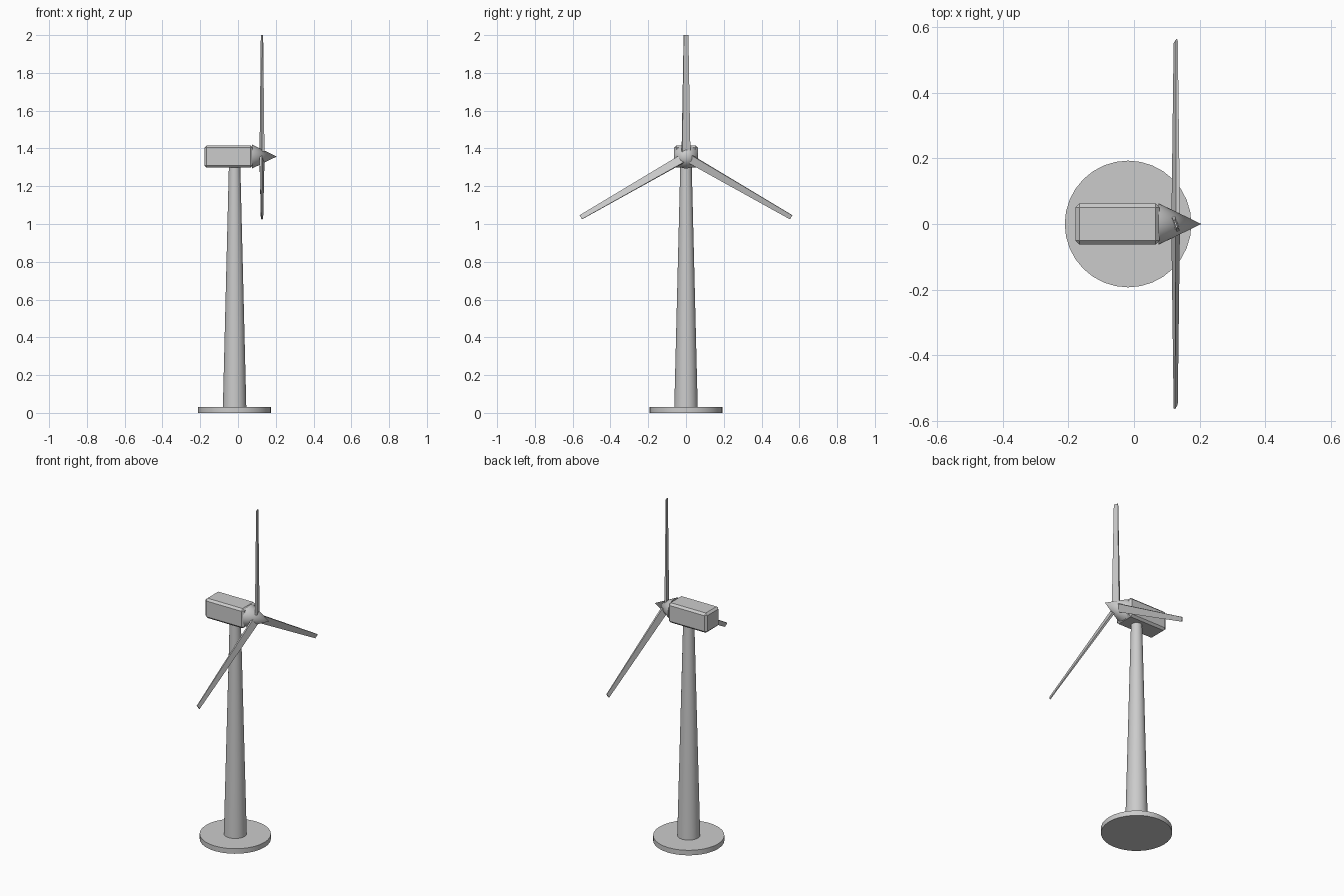
import bpy, math
from mathutils import Matrix, Vector

cube = bpy.data.objects.get("Cube")
if cube:
    bpy.data.objects.remove(cube, do_unlink=True)

grey = bpy.data.materials.new("light_grey")
grey.use_nodes = True
COLOR = (0.6, 0.6, 0.6, 1)
grey.diffuse_color = COLOR
grey.node_tree.nodes["Principled BSDF"].inputs["Base Color"].default_value = COLOR

TOWER_X, HUB_X, HUB_Z = -0.018, 0.127, 1.357


def finish(name):
    ob = bpy.context.object
    ob.name = name
    ob.data.materials.append(grey)
    return ob


def cone(name, r1, r2, depth, loc, rot=(0, 0, 0)):
    bpy.ops.mesh.primitive_cone_add(vertices=32, radius1=r1, radius2=r2, depth=depth,
                                    location=loc, rotation=rot)
    bpy.ops.object.shade_smooth_by_angle(angle=math.radians(30))
    return finish(name)


def box(name, size, loc):
    bpy.ops.mesh.primitive_cube_add(size=1, location=loc)
    ob = finish(name)
    ob.data.transform(Matrix.Diagonal((*size, 1)))
    return ob


# Round foundation and tapered tower
cone("base", 0.193, 0.193, 0.03, (TOWER_X, 0, 0.015))
cone("tower", 0.062, 0.03, 1.29, (TOWER_X, 0, 0.675))

# Generator housing with chamfered edges
housing = box("housing", (0.256, 0.126, 0.118), (-0.05, 0, HUB_Z))
bevel = housing.modifiers.new("chamfer", "BEVEL")
bevel.width = 0.012
bevel.segments = 1

# Pointed hub
cone("hub", 0.063, 0, 0.13, (0.14, 0, HUB_Z), (0, math.pi / 2, 0))

# Three tapered, pitched blades
LENGTH, PITCH = 0.643, math.radians(18)
for i in range(3):
    blade = box("blade_%d" % (i + 1), (1, 1, LENGTH), (HUB_X, 0, HUB_Z))
    for v in blade.data.vertices:
        tip = v.co.z > 0
        v.co.x *= 0.005 if tip else 0.013
        v.co.y *= 0.025 if tip else 0.046
        v.co.z += LENGTH / 2
    blade.data.transform(Matrix.Rotation(PITCH, 4, "Z"))
    blade.data.transform(Matrix.Rotation(i * math.tau / 3, 4, "X"))
